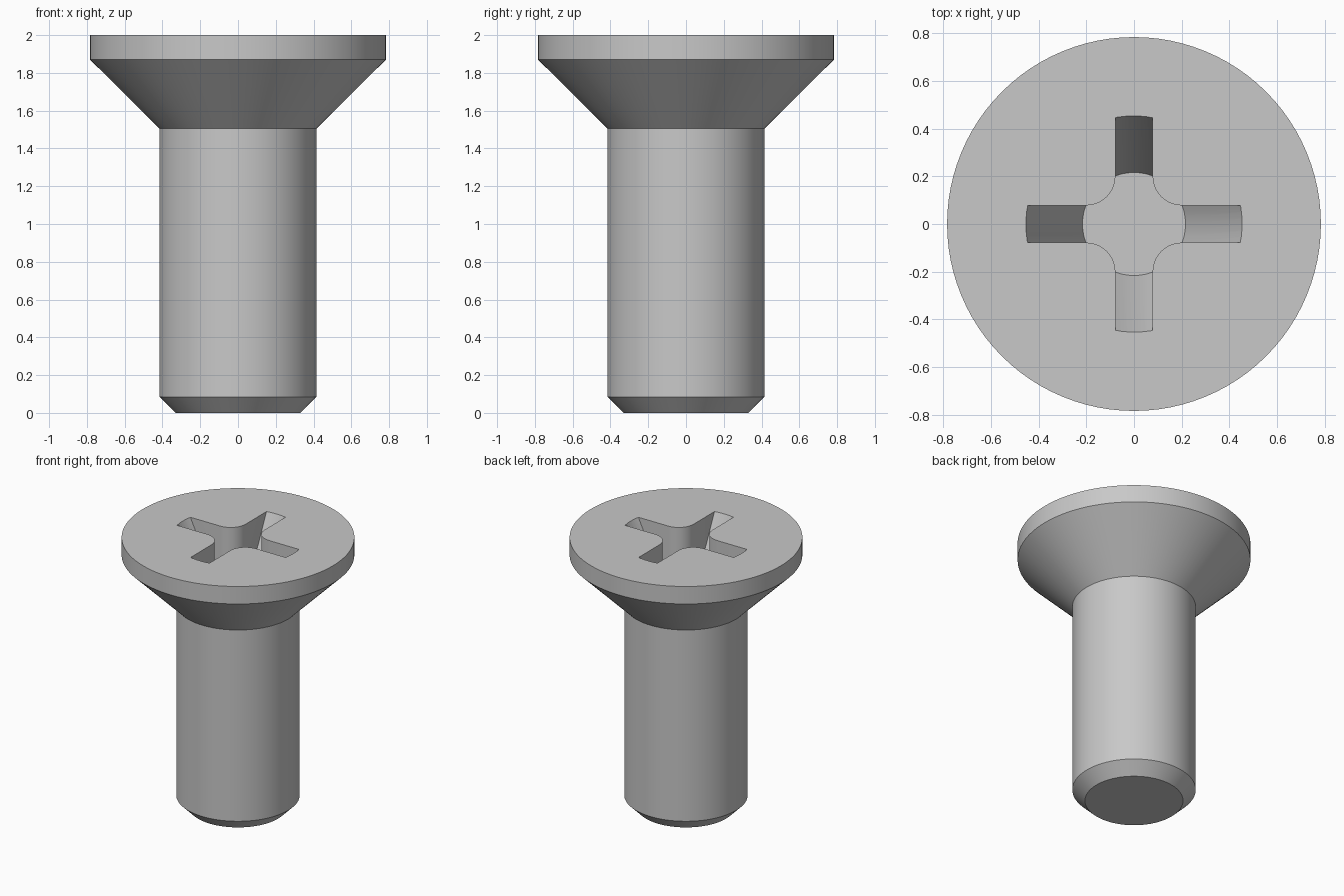
import bpy, bmesh, math

cube = bpy.data.objects.get("Cube")
if cube:
    bpy.data.objects.remove(cube, do_unlink=True)

SEGMENTS = 96
HEIGHT = 2.0

steel = bpy.data.materials.new("grey steel")
steel.use_nodes = True
colour = (0.58, 0.58, 0.58, 1.0)
steel.diffuse_color = colour
steel.node_tree.nodes["Principled BSDF"].inputs["Base Color"].default_value = colour


def make_object(name, bm):
    bmesh.ops.recalc_face_normals(bm, faces=bm.faces)
    mesh = bpy.data.meshes.new(name)
    bm.to_mesh(mesh)
    bm.free()
    mesh.materials.append(steel)
    obj = bpy.data.objects.new(name, mesh)
    bpy.context.collection.objects.link(obj)
    return obj


def loft(name, rings):
    """Closed solid through rings of equal point count, capped at both ends."""
    bm = bmesh.new()
    loops = [[bm.verts.new(p) for p in ring] for ring in rings]
    n = len(loops[0])
    for a, b in zip(loops, loops[1:]):
        for i in range(n):
            j = (i + 1) % n
            bm.faces.new((a[i], a[j], b[j], b[i]))
    bm.faces.new(loops[0][::-1])
    bm.faces.new(loops[-1])
    return make_object(name, bm)


def circle(radius, z):
    angles = [2 * math.pi * i / SEGMENTS for i in range(SEGMENTS)]
    return [(radius * math.cos(a), radius * math.sin(a), z) for a in angles]


# Cross outline: four wings with curved tips, joined by rounded inner corners
def cross(tip_radius, z, half_width=0.078, centre=0.2, tip_steps=6, corner_steps=10):
    quarter = []
    half_angle = math.asin(half_width / tip_radius)
    for i in range(tip_steps + 1):
        a = half_angle * (2 * i / tip_steps - 1)
        quarter.append((tip_radius * math.cos(a), tip_radius * math.sin(a)))
    r = centre - half_width
    for i in range(corner_steps + 1):
        a = -math.pi / 2 - math.pi / 2 * i / corner_steps
        quarter.append((centre + r * math.cos(a), centre + r * math.sin(a)))
    points = []
    for k in range(4):
        c, s = round(math.cos(k * math.pi / 2)), round(math.sin(k * math.pi / 2))
        points += [(c * x - s * y, s * x + c * y, z) for x, y in quarter]
    return points


# Screw body: chamfered tip, plain shank, countersunk head with straight rim
profile = [(0.33, 0), (0.415, 0.085), (0.415, 1.505), (0.783, 1.87), (0.783, HEIGHT)]
screw = loft("countersunk_screw", [circle(r, z) for r, z in profile])

# Tapered cross recess, cutter continues a little above the head
DEPTH, TOP_R, FLOOR_R = 0.52, 0.453, 0.216
above = 0.1
slope = (TOP_R - FLOOR_R) / DEPTH
cutter = loft("recess_cutter", [cross(FLOOR_R, HEIGHT - DEPTH),
                                cross(TOP_R + slope * above, HEIGHT + above)])
cutter.hide_render = True

cut = screw.modifiers.new("cross recess", 'BOOLEAN')
cut.operation = 'DIFFERENCE'
cut.solver = 'EXACT'
cut.object = cutter

bpy.ops.object.select_all(action='DESELECT')
screw.select_set(True)
bpy.context.view_layer.objects.active = screw
bpy.ops.object.modifier_apply(modifier=cut.name)
bpy.data.objects.remove(cutter, do_unlink=True)
bpy.ops.object.shade_smooth_by_angle(angle=math.radians(30))
